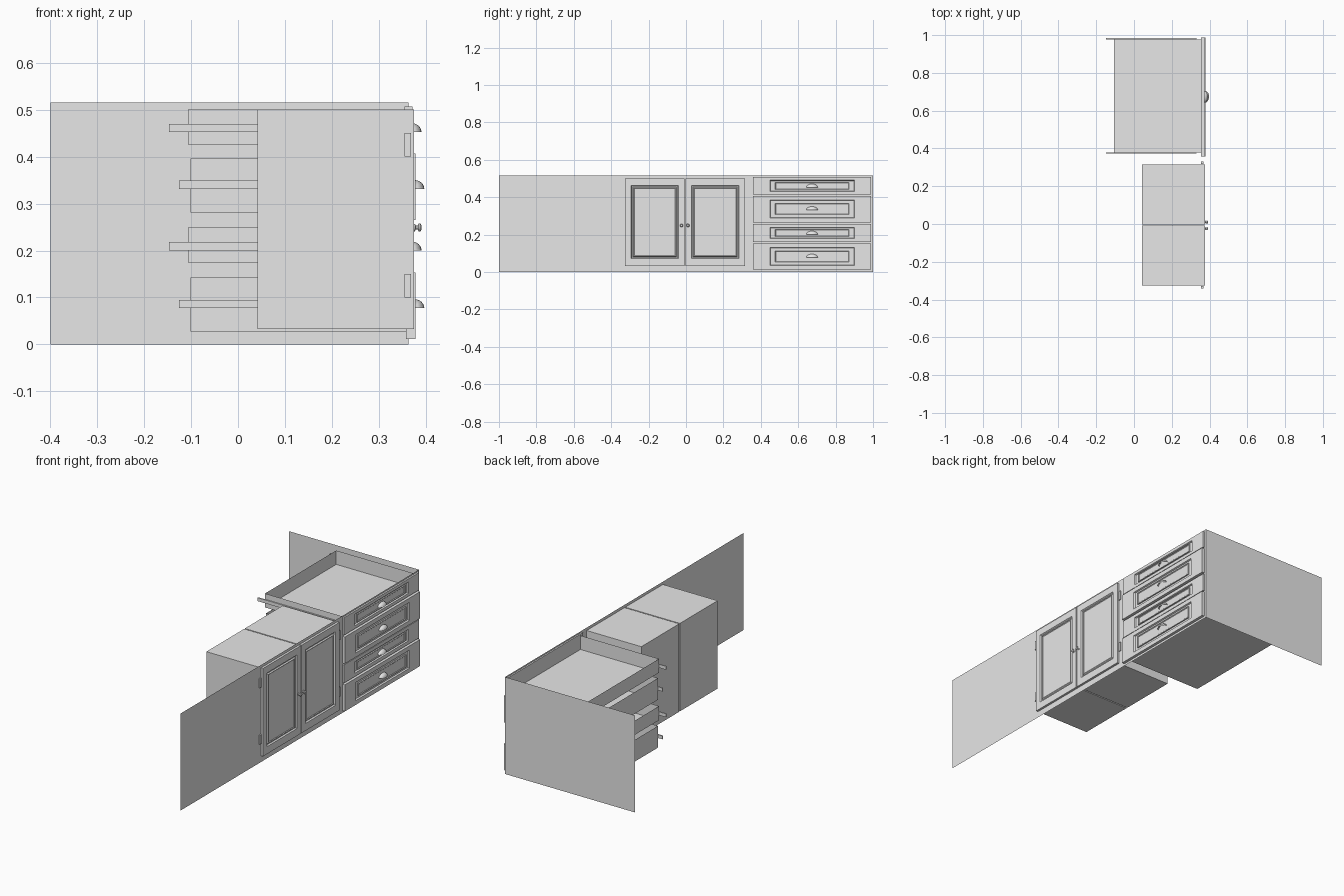
import bpy, bmesh, math
from mathutils import Matrix

if "Cube" in bpy.data.objects:
    bpy.data.objects.remove(bpy.data.objects["Cube"])

grey = bpy.data.materials.new("plain_grey")
grey.diffuse_color = (0.8, 0.8, 0.8, 1)
grey.use_nodes = True
grey.node_tree.nodes["Principled BSDF"].inputs["Base Color"].default_value = grey.diffuse_color


def finish(name, bm, recalc=True, smooth=False):
    if recalc:
        bmesh.ops.recalc_face_normals(bm, faces=bm.faces[:])
    me = bpy.data.meshes.new(name)
    bm.to_mesh(me)
    bm.free()
    me.materials.append(grey)
    for p in me.polygons:
        p.use_smooth = smooth
    ob = bpy.data.objects.new(name, me)
    bpy.context.collection.objects.link(ob)
    return ob


def sheet(name, corners):
    bm = bmesh.new()
    bm.faces.new([bm.verts.new(c) for c in corners])
    return finish(name, bm, recalc=False)


def box(name, x, y, z, open_top=False):
    bm = bmesh.new()
    bmesh.ops.create_cube(bm, size=1)
    for v in bm.verts:
        v.co = [a[0] if c < 0 else a[1] for c, a in zip(v.co, (x, y, z))]
    if open_top:
        bm.normal_update()
        top = [f for f in bm.faces if f.normal.z > 0.9]
        bmesh.ops.delete(bm, geom=top, context='FACES')
    return finish(name, bm, recalc=not open_top)


def panelled_slab(name, x_back, x_front, y, z, inner_y, inner_z, steps):
    """Slab facing +x; steps are (inset, depth) rings inside the inner rectangle."""
    rects = [(x_back, *y, *z), (x_front, *y, *z)]
    for inset, depth in steps:
        rects.append((x_front - depth, inner_y[0] + inset, inner_y[1] - inset,
                      inner_z[0] + inset, inner_z[1] - inset))
    bm = bmesh.new()
    loops = [[bm.verts.new(c) for c in ((x, a, c0), (x, b, c0), (x, b, c1), (x, a, c1))]
             for x, a, b, c0, c1 in rects]
    for p, q in zip(loops, loops[1:]):
        for i in range(4):
            j = (i + 1) % 4
            bm.faces.new((p[i], p[j], q[j], q[i]))
    bm.faces.new(loops[0][::-1])
    bm.faces.new(loops[-1])
    return finish(name, bm)


def cup_handle(name, x, y, z):
    """Quarter dome pull, open underneath."""
    bm = bmesh.new()
    bmesh.ops.create_uvsphere(bm, u_segments=20, v_segments=12, radius=1)
    for normal in ((-1, 0, 0), (0, 0, -1)):
        bmesh.ops.bisect_plane(bm, geom=bm.verts[:] + bm.edges[:] + bm.faces[:],
                               plane_co=(0, 0, 0), plane_no=normal, clear_outer=True)
    for v in bm.verts:
        v.co = (x + v.co.x * 0.02, y + v.co.y * 0.031, z + v.co.z * 0.019)
    return finish(name, bm, recalc=False, smooth=True)


def knob(name, x, y, z, n=16):
    """Turned knob along the x axis."""
    profile = [(0, .008), (.002, .008), (.004, .004), (.008, .004),
               (.010, .009), (.013, .009), (.016, .005)]
    bm = bmesh.new()
    rings = [[bm.verts.new((x + d, y + r * math.cos(2 * math.pi * i / n),
                            z + r * math.sin(2 * math.pi * i / n))) for i in range(n)]
             for d, r in profile]
    for p, q in zip(rings, rings[1:]):
        for i in range(n):
            j = (i + 1) % n
            bm.faces.new((p[i], p[j], q[j], q[i]))
    bm.faces.new(rings[0][::-1])
    bm.faces.new(rings[-1])
    return finish(name, bm, smooth=False)


# Cabinet front and end sheets
FX, H = 0.363, 0.515
sheet("cabinet_front", [(FX, -1, 0), (FX, 1, 0), (FX, 1, H), (FX, -1, H)])
sheet("cabinet_end", [(FX, 1, 0), (-0.4, 1, 0), (-0.4, 1, H), (FX, 1, H)])

# Groove, bead and raised centre shared by doors and drawers
moulding = [(0, 0), (0.004, 0.007), (0.009, 0.007), (0.013, 0.001),
            (0.017, 0.004)]
drawer_moulding = [(0, 0), (0.003, 0.008), (0.007, 0.008)]

# Doors with deep cupboard bodies, knobs and hinges
for side, y0, y1, ky, hy in (("left", -0.325, -0.009, -0.024, -0.335),
                             ("right", -0.003, 0.315, 0.010, 0.324)):
    panelled_slab(side + "_door", 0.042, 0.375, (y0, y1), (0.033, 0.5),
                  (y0 + 0.032, y1 - 0.032), (0.072, 0.463), moulding)
    knob(side + "_knob", 0.375, ky, 0.249)
    for level, hz in (("lower", 0.1), ("upper", 0.4)):
        box(f"{side}_{level}_hinge", (0.355, 0.369), (hy - 0.007, hy + 0.007), (hz, hz + 0.05))

# Drawers: (front bottom, front top, body bottom, body top, x shift, pull z)
drawers = [(0.012, 0.153, 0.027, 0.142, 0.006, 0.077),
           (0.160, 0.257, 0.174, 0.249, 0.0, 0.200),
           (0.265, 0.407, 0.281, 0.396, 0.006, 0.331),
           (0.414, 0.507, 0.426, 0.500, 0.0, 0.452)]
CY = 0.674
for n, (f0, f1, b0, b1, dx, pz) in enumerate(drawers, 1):
    xf = 0.372 + dx
    zm, hz = (f0 + f1) / 2, (0.048 if dx else 0.03)
    iy, iz = (CY - 0.226, CY + 0.226), (zm - hz, zm + hz)
    # Front board with recessed field, and the raised plate inside it
    panelled_slab(f"drawer_front_{n}", 0.355 + dx * 0.5, xf, (0.357, 0.988), (f0, f1),
                  iy, iz, drawer_moulding)
    m = 0.015 if dx else 0.008
    py, pzr = (iy[0] + 0.026, iy[1] - 0.026), (iz[0] + m, iz[1] - m)
    panelled_slab(f"drawer_panel_{n}", xf - 0.009, xf - 0.001, py, pzr, py, pzr,
                  [(0.003, 0), (0.006, 0.003)])
    # Open body with runners
    box(f"drawer_body_{n}", (-0.107 + dx, 0.36), (0.379, 0.977), (b0, b1), open_top=True)
    back = -0.147 if not dx else -0.126
    for side, sy in (("left", 0.375), ("right", 0.981)):
        box(f"drawer_runner_{n}_{side}", (back, 0.33), (sy - 0.003, sy + 0.003),
            (pz, pz + 0.018))
    cup_handle(f"drawer_pull_{n}", xf - 0.001, CY, pz)
